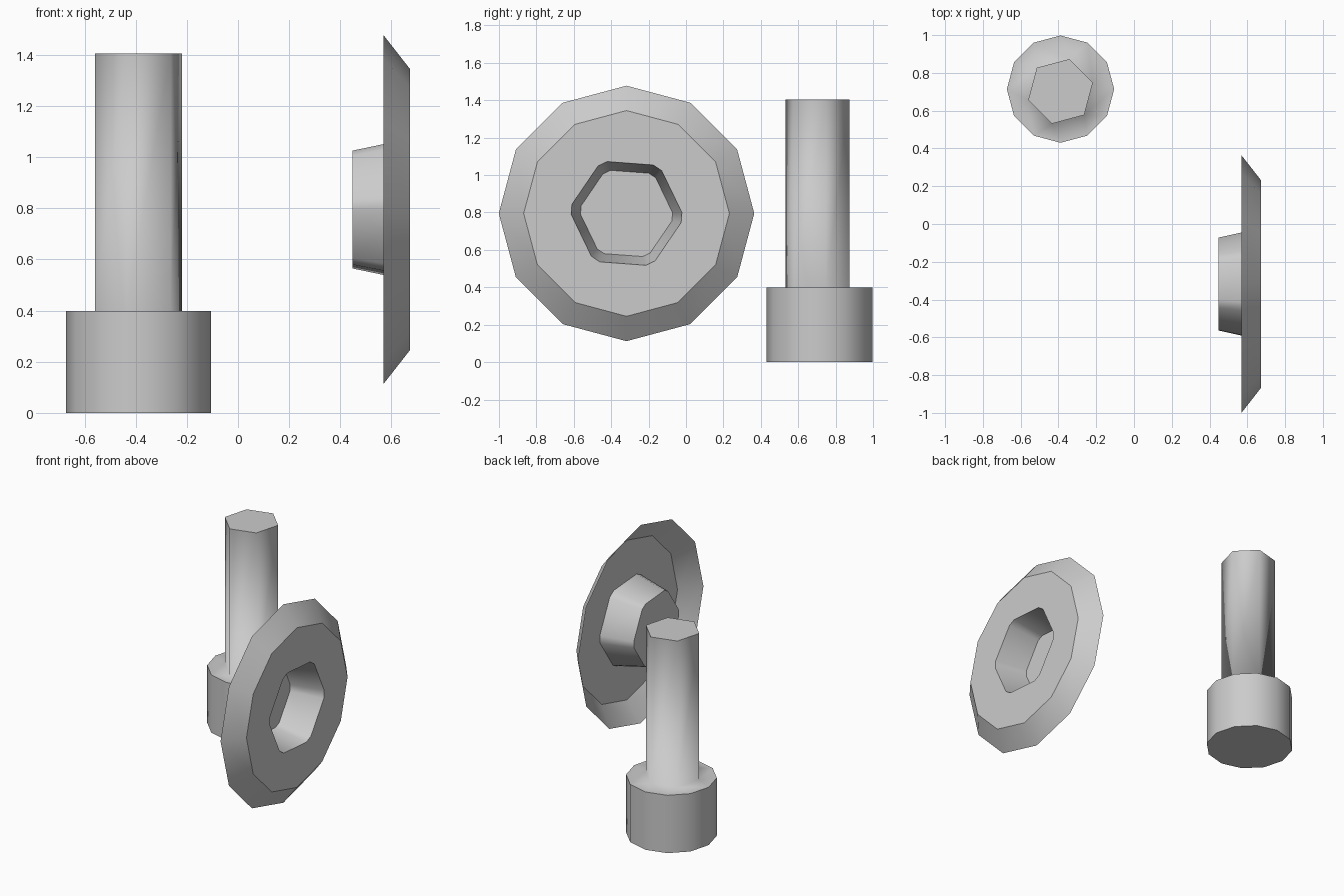
import bpy, bmesh
from math import cos, sin, radians

if "Cube" in bpy.data.objects:
    bpy.data.objects.remove(bpy.data.objects["Cube"])


def ring(bm, place, angles, radius, level):
    """Closed loop of vertices around an axis."""
    return [bm.verts.new(place(radius * cos(radians(a)), radius * sin(radians(a)), level))
            for a in angles]


def band(bm, a, b, smooth=True):
    """Quads between two loops of equal length."""
    n = len(a)
    for i in range(n):
        j = (i + 1) % n
        bm.faces.new((a[i], a[j], b[j], b[i])).smooth = smooth


def sharpen(bm, loop):
    """Keep a loop of edges crisp."""
    for i, v in enumerate(loop):
        bm.edges.get((v, loop[i - 1])).smooth = False


def finish(bm, name):
    mesh = bpy.data.meshes.new(name)
    bm.to_mesh(mesh)
    bm.free()
    obj = bpy.data.objects.new(name, mesh)
    bpy.context.collection.objects.link(obj)
    return obj


TWELVE = [30 * i for i in range(12)]

# Upright bolt: twelve-sided head on the floor, six-sided shank above
bm = bmesh.new()
place = lambda u, v, w: (-0.389 + u, 0.714 + v, w)
place_shank = lambda u, v, w: (-0.389 + u, 0.702 + v, w)
SIX = [15 + 60 * i for i in range(6)]
foot = ring(bm, place, TWELVE, 0.284, 0.0)
shoulder = ring(bm, place, TWELVE, 0.284, 0.398)
root = ring(bm, place_shank, SIX, 0.177, 0.398)
end = ring(bm, place_shank, SIX, 0.177, 1.405)
band(bm, foot, shoulder)
band(bm, root, end)
for k in range(6):                          # shoulder from head to shank
    a, b, c = (shoulder[(2 * k + i) % 12] for i in range(3))
    p, q = root[k], root[(k + 1) % 6]
    bm.faces.new((a, b, p)).smooth = True
    bm.faces.new((p, b, c, q)).smooth = True
bm.faces.new(foot[::-1])
bm.faces.new(end)
sharpen(bm, shoulder)
finish(bm, "bolt")

# Hollow-backed disc facing +x, with a tapered six-sided socket cup
bm = bmesh.new()
place = lambda u, v, w: (w, -0.318 + u, 0.795 + v)
HEX = []
for k in range(6):
    HEX += [60 * k + 1, 60 * k + 50.5]      # hexagon with clipped corners
rim_back = ring(bm, place, TWELVE, 0.683, 0.568)
rim_front = ring(bm, place, TWELVE, 0.55, 0.672)
mouth = ring(bm, place, HEX, 0.296, 0.672)
tip = ring(bm, place, HEX, 0.246, 0.448)
band(bm, rim_back, rim_front)               # sloped rim, open behind
band(bm, rim_front, mouth, smooth=False)    # front face
band(bm, mouth, tip)                        # socket wall
bm.faces.new(tip)                           # socket floor
finish(bm, "socket_disc")
